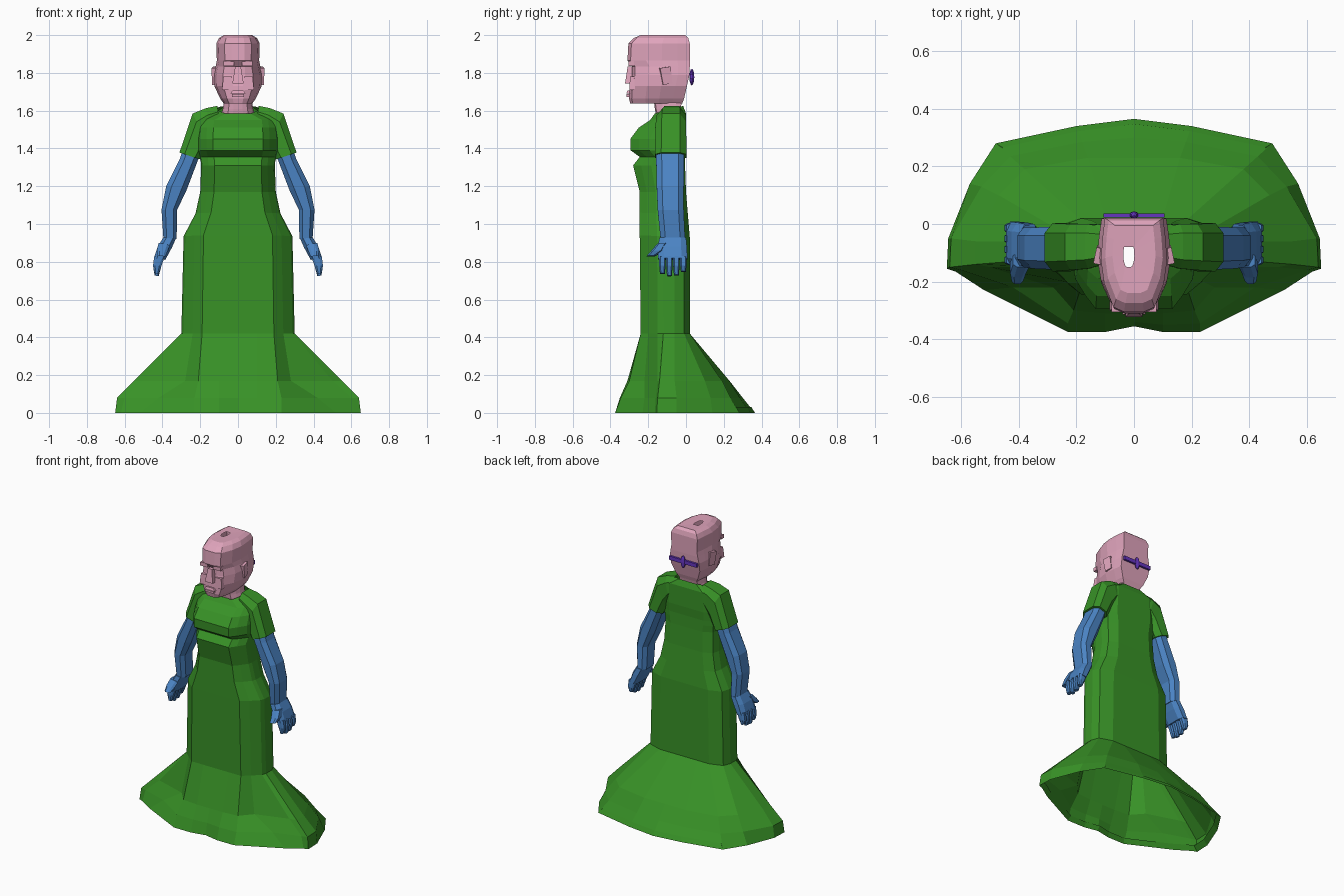
import bpy, bmesh, math
from mathutils import Vector, Matrix

if "Cube" in bpy.data.objects:
    bpy.data.objects.remove(bpy.data.objects["Cube"])


def material(name, rgb):
    m = bpy.data.materials.new(name)
    m.diffuse_color = (*rgb, 1)
    m.use_nodes = True
    m.node_tree.nodes["Principled BSDF"].inputs["Base Color"].default_value = m.diffuse_color
    return m


GREEN = material("dress_green", (0.04, 0.29, 0.02))
PINK = material("skin_pink", (0.74, 0.37, 0.50))
BLUE = material("arm_blue", (0.07, 0.23, 0.55))
PURPLE = material("clip_purple", (0.13, 0.035, 0.52))


def finish(name, bm, mat):
    bmesh.ops.recalc_face_normals(bm, faces=bm.faces)
    me = bpy.data.meshes.new(name)
    bm.to_mesh(me)
    bm.free()
    me.materials.append(mat)
    ob = bpy.data.objects.new(name, me)
    bpy.context.collection.objects.link(ob)
    return ob


def loft(name, rings, mat, cap=True):
    """Skin a list of closed rings that all have the same point count."""
    bm = bmesh.new()
    vs = [[bm.verts.new(p) for p in r] for r in rings]
    n = len(vs[0])
    for a, b in zip(vs, vs[1:]):
        for i in range(n):
            j = (i + 1) % n
            bm.faces.new((a[i], a[j], b[j], b[i]))
    if cap:
        bm.faces.new(vs[0])
        bm.faces.new(vs[-1])
    return finish(name, bm, mat)


def mirror_ring(half, z, front_z=None, dx=0):
    """Full ring from the right half, running front centre to back centre."""
    pts = [(x, y) for x, y in half] + [(-x, y) for x, y in half[-2:0:-1]]
    f, k = half[0][1], half[-1][1]
    fz = z if front_z is None else front_z
    return [(x + dx, y, z + (fz - z) * (y - k) / (f - k)) for x, y in pts]


def section(half, w, f, k):
    """Fit a half section to half-width w, front f and back k."""
    w0 = max(p[0] for p in half)
    f0, k0 = half[0][1], half[-1][1]
    return [(x * w / w0, f + (y - f0) * (k - f) / (k0 - f0)) for x, y in half]


# Dress: flared hem, straight hips, waist, bust and neckline
HIP = [(0, -.24), (.1, -.24), (.19, -.24), (.24, -.2), (.29, -.15), (.3, -.12),
       (.3, -.06), (.28, -.01), (.19, .02), (.1, .02), (0, .02)]
HEM = [(0, -.355), (.1, -.375), (.23, -.375), (.52, -.23), (.62, -.165), (.65, -.155),
       (.645, -.05), (.57, .14), (.48, .28), (.20, .34), (0, .365)]
LOW = [(0, -.34), (.1, -.35), (.23, -.345), (.42, -.22), (.6, -.16), (.64, -.15),
       (.635, -.05), (.53, .13), (.43, .235), (.18, .285), (0, .30)]
KNEE = [(0, -.31), (.1, -.31), (.21, -.30), (.28, -.22), (.5, -.15), (.55, -.14),
        (.55, -.06), (.47, .1), (.38, .19), (.16, .23), (0, .23)]
inner = [(x * .95, y * .95) for x, y in HEM]
rings = [mirror_ring(inner, .03), mirror_ring(HEM, 0), mirror_ring(LOW, .08),
         mirror_ring(KNEE, .17), mirror_ring(HIP, .42)]
for z, w, f, k, fz in [
        (.93, .288, -.245, .02, .94), (1.05, .225, -.245, .01, 1.06),
        (1.17, .20, -.245, 0, None), (1.31, .195, -.28, -.005, None),
        (1.355, .20, -.245, -.005, None), (1.39, .21, -.293, -.005, None),
        (1.45, .21, -.295, 0, None), (1.51, .205, -.25, 0, None),
        (1.585, .20, -.19, 0, 1.55), (1.625, .105, -.165, -.015, 1.585)]:
    rings.append(mirror_ring(section(HIP, w, f, k), z, fz))
loft("dress", rings, GREEN, cap=False)

# Head: neck, jaw, cheeks and crown, with a small opening on top
SKULL = [(0, -1), (.3, -1), (.62, -.95), (.9, -.7), (1, -.45), (.95, -.2), (.88, 0), (.4, 0), (0, 0)]
rings = []
for z, w, f, k in [
        (1.56, .095, -.155, -.03), (1.61, .08, -.165, -.03), (1.65, .075, -.17, -.02),
        (1.637, .075, -.295, -.02), (1.665, .095, -.302, -.01), (1.73, .125, -.298, .005),
        (1.79, .128, -.285, .018), (1.835, .118, -.285, .02), (1.865, .112, -.31, .02),
        (1.955, .115, -.305, .02), (1.985, .1, -.275, .012), (2.0, .075, -.24, -.005)]:
    rings.append(mirror_ring(section(SKULL, w, f, k), z))
rings.append(mirror_ring(section(SKULL, .019, -.15, -.08), 1.998, None, -.018))
loft("head", rings, PINK, cap=False)


def box(name, centre, size, mat, rot=(0, 0, 0), taper=1.0):
    """Box whose top is scaled by taper."""
    bm = bmesh.new()
    bmesh.ops.create_cube(bm, size=1)
    for v in bm.verts:
        t = taper if v.co.z > 0 else 1
        v.co = Vector((v.co.x * size[0] * t, v.co.y * size[1] * t, v.co.z * size[2]))
    for a, r in zip("XYZ", rot):
        bmesh.ops.rotate(bm, verts=bm.verts, matrix=Matrix.Rotation(r, 3, a))
    bmesh.ops.translate(bm, verts=bm.verts, vec=centre)
    return finish(name, bm, mat)


# Face details
box("nose", (0, -.295, 1.79), (.06, .055, .09), PINK, taper=.5)
box("upper_lip", (0, -.30, 1.699), (.08, .03, .016), PINK, taper=.7)
box("lower_lip", (0, -.30, 1.68), (.065, .03, .014), PINK)


def limb(name, side, stations, mat):
    """Chamfered limb; a station is outer x,z, inner x,z, front y, back y."""
    cs = [(0, .2), (0, .8), (.25, 1), (.75, 1), (1, .8), (1, .2), (.75, 0), (.25, 0)]
    rings = [[(side * (xo + (xi - xo) * t), yf + (yb - yf) * u, zo + (zi - zo) * t)
              for t, u in cs] for xo, zo, xi, zi, yf, yb in stations]
    return loft(name, rings, mat)


# Paired parts
for side, label in ((1, "right"), (-1, "left")):
    limb(label + "_sleeve", side, [
        (.11, 1.625, .09, 1.5, -.14, -.01), (.17, 1.613, .13, 1.47, -.155, 0),
        (.24, 1.585, .16, 1.41, -.16, 0), (.31, 1.378, .2, 1.342, -.165, .003)], GREEN)
    limb(label + "_arm", side, [
        (.29, 1.4, .2, 1.37, -.158, -.01), (.31, 1.34, .215, 1.33, -.158, -.01),
        (.38, 1.2, .272, 1.18, -.155, -.012), (.405, 1.075, .322, 1.075, -.15, -.012),
        (.395, .925, .325, .92, -.135, -.005)], BLUE)
    limb(label + "_hand", side, [
        (.395, .93, .33, .92, -.14, 0), (.425, .88, .35, .875, -.15, .005),
        (.445, .82, .385, .81, -.148, .008)], BLUE)
    # four fingers and a thumb
    for i in range(4):
        y = -.142 + i * .037
        drop = (.0, -.012, -.008, .01)[i]
        limb(f"{label}_finger_{i + 1}", side, [
            (.443, .83, .39, .82, y, y + .034), (.45, .78, .405, .78, y, y + .034),
            (.442, .74 + drop, .42, .735 + drop, y + .004, y + .03)], BLUE)
    limb(label + "_thumb", side, [
        (.42, .9, .36, .89, -.15, -.10), (.43, .86, .375, .85, -.185, -.12),
        (.425, .832, .385, .828, -.208, -.165)], BLUE)
    box(label + "_ear", (side * .122, -.105, 1.785), (.022, .05, .09), PINK,
        (.15, 0, side * .2), 1.15)
    box(label + "_brow", (side * .05, -.29, 1.85), (.055, .03, .025), PINK)
    box(label + "_cheek", (side * .055, -.285, 1.745), (.06, .03, .07), PINK, taper=.75)

# Hair clip on the back of the head
box("clip_bar", (0, .029, 1.78), (.212, .014, .026), PURPLE)
bm = bmesh.new()
bmesh.ops.create_uvsphere(bm, u_segments=10, v_segments=6, radius=1)
bmesh.ops.scale(bm, vec=(.017, .013, .044), verts=bm.verts)
bmesh.ops.translate(bm, vec=(0, .031, 1.778), verts=bm.verts)
finish("clip_knot", bm, PURPLE)
